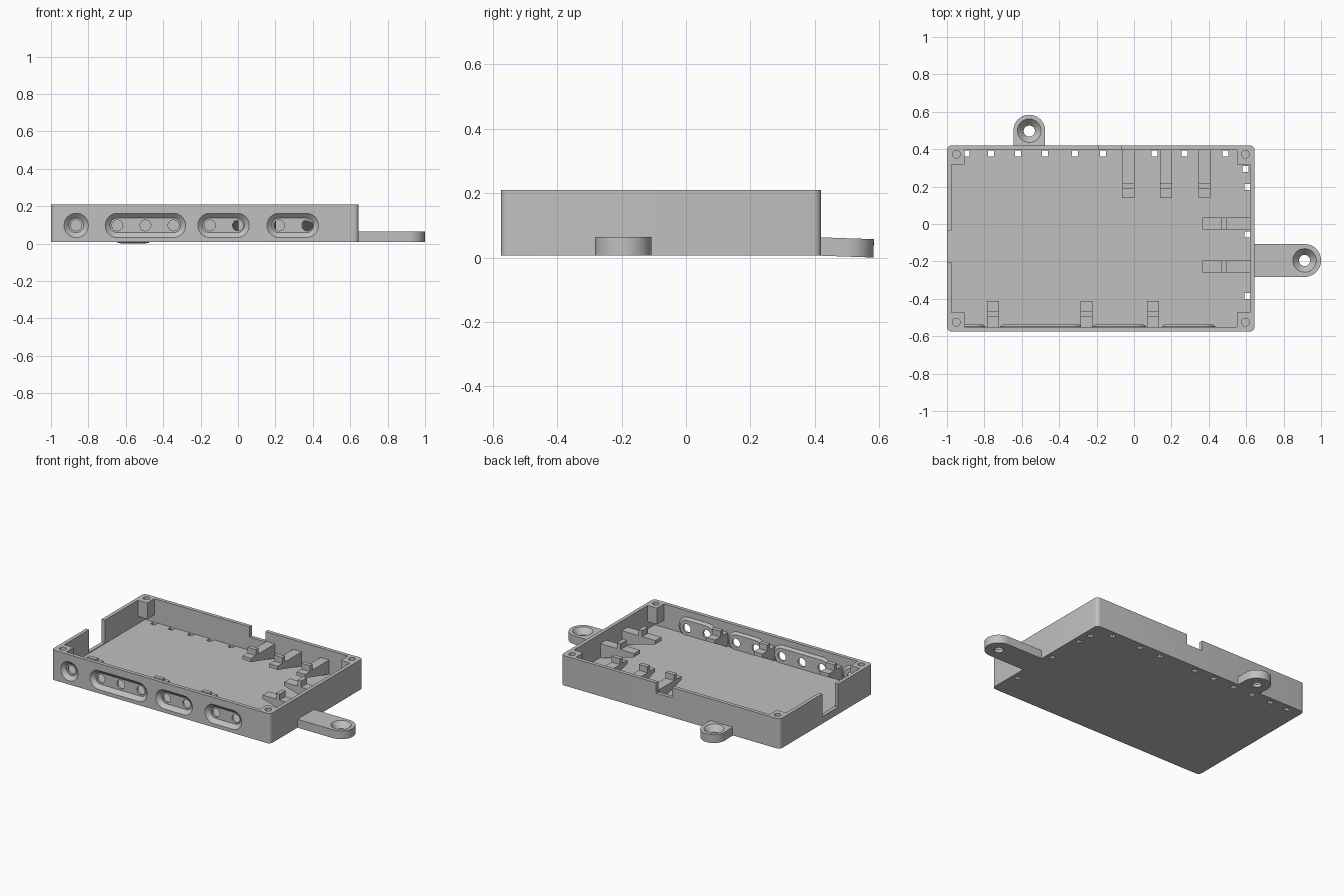
import bpy, bmesh, math
from math import cos, sin, pi

cube = bpy.data.objects.get("Cube")
if cube:
    bpy.data.objects.remove(cube, do_unlink=True)

grey = bpy.data.materials.new("plain grey")
grey.use_nodes = True
grey.diffuse_color = (0.53, 0.53, 0.53, 1)
grey.node_tree.nodes["Principled BSDF"].inputs["Base Color"].default_value = (0.53, 0.53, 0.53, 1)


def loft(name, rings):
    """Closed solid through rings of 3D points with equal counts."""
    bm = bmesh.new()
    vs = [[bm.verts.new(p) for p in ring] for ring in rings]
    n = len(vs[0])
    for a, b in zip(vs, vs[1:]):
        for i in range(n):
            j = (i + 1) % n
            bm.faces.new((a[i], a[j], b[j], b[i]))
    bm.faces.new(vs[0])
    bm.faces.new(vs[-1])
    bmesh.ops.recalc_face_normals(bm, faces=bm.faces)
    me = bpy.data.meshes.new(name)
    bm.to_mesh(me)
    bm.free()
    me.materials.append(grey)
    ob = bpy.data.objects.new(name, me)
    bpy.context.collection.objects.link(ob)
    return ob


def rounded(x0, x1, y0, y1, r, seg=6):
    """Rounded rectangle outline."""
    pts = []
    for k, (cx, cy) in enumerate(((x1 - r, y1 - r), (x0 + r, y1 - r), (x0 + r, y0 + r), (x1 - r, y0 + r))):
        for i in range(seg + 1):
            a = (k + i / seg) * pi / 2
            pts.append((cx + r * cos(a), cy + r * sin(a)))
    return pts


def circle(x, y, r, n=28):
    return [(x + r * cos(2 * pi * i / n), y + r * sin(2 * pi * i / n)) for i in range(n)]


def flat(pts, z):
    return [(x, y, z) for x, y in pts]


def upright(pts, y):
    return [(x, y, z) for x, z in pts]


def prism(name, pts, z0, z1):
    return loft(name, [flat(pts, z0), flat(pts, z1)])


def box(name, x0, x1, y0, y1, z0, z1):
    return prism(name, [(x0, y0), (x1, y0), (x1, y1), (x0, y1)], z0, z1)


def combine(ob, other, op='DIFFERENCE'):
    m = ob.modifiers.new("cut", 'BOOLEAN')
    m.operation, m.solver, m.object = op, 'EXACT', other
    bpy.context.view_layer.objects.active = ob
    bpy.ops.object.modifier_apply(modifier=m.name)
    bpy.data.objects.remove(other, do_unlink=True)


def smooth(ob):
    bpy.ops.object.select_all(action='DESELECT')
    ob.select_set(True)
    bpy.context.view_layer.objects.active = ob
    bpy.ops.object.shade_smooth_by_angle(angle=math.radians(30))


BASE, FLOOR, TOP = 0.007, 0.05, 0.21
X0, X1, Y0, Y1 = -1.0, 0.645, -0.575, 0.42      # outer walls
W = 0.025                                       # wall thickness
IX0, IX1, IY0, IY1 = X0 + W, X1 - W, Y0 + W, Y1 - W

# Open tray
tray = prism("tray", rounded(X0, X1, Y0, Y1, 0.025), BASE, TOP)
combine(tray, box("cavity", IX0, IX1, IY0, IY1, FLOOR, 0.3))

# Dished slots in the front wall, bulging on the inside
ZH = 0.097
slots = [(-0.93, -0.80), (-0.71, -0.28), (-0.215, 0.06), (0.155, 0.43)]


def slot(a, b, inset):
    r = 0.065 - inset
    return rounded(a + inset, b - inset, ZH - r, ZH + r, r - 0.0005, 8)


for a, b in slots:
    combine(tray, loft("bulge", [upright(slot(a, b, -0.006), Y0 + 0.015),
                                 upright(slot(a, b, -0.006), IY0 + 0.001),
                                 upright(slot(a, b, 0.01), IY0 + 0.013)]), 'UNION')
for a, b in slots:
    combine(tray, loft("dish", [upright(slot(a, b, -0.001), Y0 - 0.001),
                                upright(slot(a, b, 0.026), Y0 + 0.024)]))
for x in (-0.865, -0.645, -0.495, -0.345, -0.15, 0.0, 0.22, 0.37):
    c = circle(x, ZH, 0.029)
    combine(tray, loft("light_hole", [upright(c, Y0 - 0.05), upright(c, Y0 + 0.1)]))

# Cable openings in the left-hand and back walls
combine(tray, box("side_opening", X0 - 0.1, IX0 + 0.01, -0.205, -0.035, 0.055, 0.3))
combine(tray, box("back_opening", -0.19, -0.07, IY1 - 0.01, Y1 + 0.1, 0.14, 0.3))

# Small square vents through the floor
vents = [(x, 0.378) for x in (-0.895, -0.765, -0.62, -0.475, -0.315, -0.165, 0.11, 0.27, 0.49)]
vents += [(0.595, 0.295), (0.605, 0.197), (0.605, -0.055), (0.605, -0.385)]
for x, y in vents:
    s = min(0.016, IX1 - 0.001 - x)
    combine(tray, box("vent", x - s, x + s, y - 0.016, y + 0.016, -0.1, FLOOR + 0.02))

# Corner screw posts
for sx, px, hx in ((-1, IX0, -0.95), (1, IX1, 0.595)):
    for sy, py, hy in ((-1, IY0, -0.525), (1, IY1, 0.373)):
        xs = sorted((px + sx * 0.005, px - sx * 0.07))
        ys = sorted((py + sy * 0.005, py - sy * 0.077))
        combine(tray, box("post", *xs, *ys, 0.10, TOP), 'UNION')
        combine(tray, prism("screw_hole", circle(hx, hy, 0.021), 0.12, 0.3))
smooth(tray)


# Brackets: shelf with a raised stop and a sloping gusset below
def bracket(name, place, length, stop, lo, hi):
    s = length - stop
    prof = [(-0.008, FLOOR), (-0.008, 0.145), (s - 0.028, 0.145), (s - 0.028, 0.185),
            (s, 0.185), (s, 0.145), (length, 0.145), (length, 0.12), (0.01, FLOOR)]
    loft(name, [[place(d, w, z) for d, z in prof] for w in (lo, hi)])


for i, x in enumerate((-0.03, 0.17, 0.377)):
    bracket(f"back_bracket_{i + 1}", lambda d, w, z: (w, IY1 - d, z), 0.257, 0.05, x - 0.032, x + 0.032)
for i, x in enumerate((-0.755, -0.253, 0.102)):
    bracket(f"front_bracket_{i + 1}", lambda d, w, z: (w, IY0 + d, z), 0.137, 0.055, x - 0.032, x + 0.032)
for i, y in enumerate((0.003, -0.228)):
    bracket(f"side_bracket_{i + 1}", lambda d, w, z: (IX1 - d, w, z), 0.253, 0.1, y - 0.032, y + 0.032)


# Mounting ears with countersunk holes, each built along +x from its wall
def ear(name, reach, r):
    tip = [(reach + r * cos(a), r * sin(a)) for a in [(-0.5 + i / 24) * pi for i in range(25)]]
    ob = prism(name, [(-0.012, r), (-0.012, -r)] + tip, 0, 0.057)
    combine(ob, loft("countersink", [flat(circle(reach, 0, r), z) for r, z in
                                     ((0.03, -0.05), (0.03, 0.018), (0.064, 0.058), (0.064, 0.1))]))
    smooth(ob)
    return ob


side_ear = ear("side_ear", 0.267, 0.088)
side_ear.location = (X1, -0.195, BASE)
back_ear = ear("back_ear", 0.077, 0.085)
back_ear.location = (-0.56, Y1, BASE - 0.001)
back_ear.rotation_euler = (0, math.radians(2), pi / 2)
